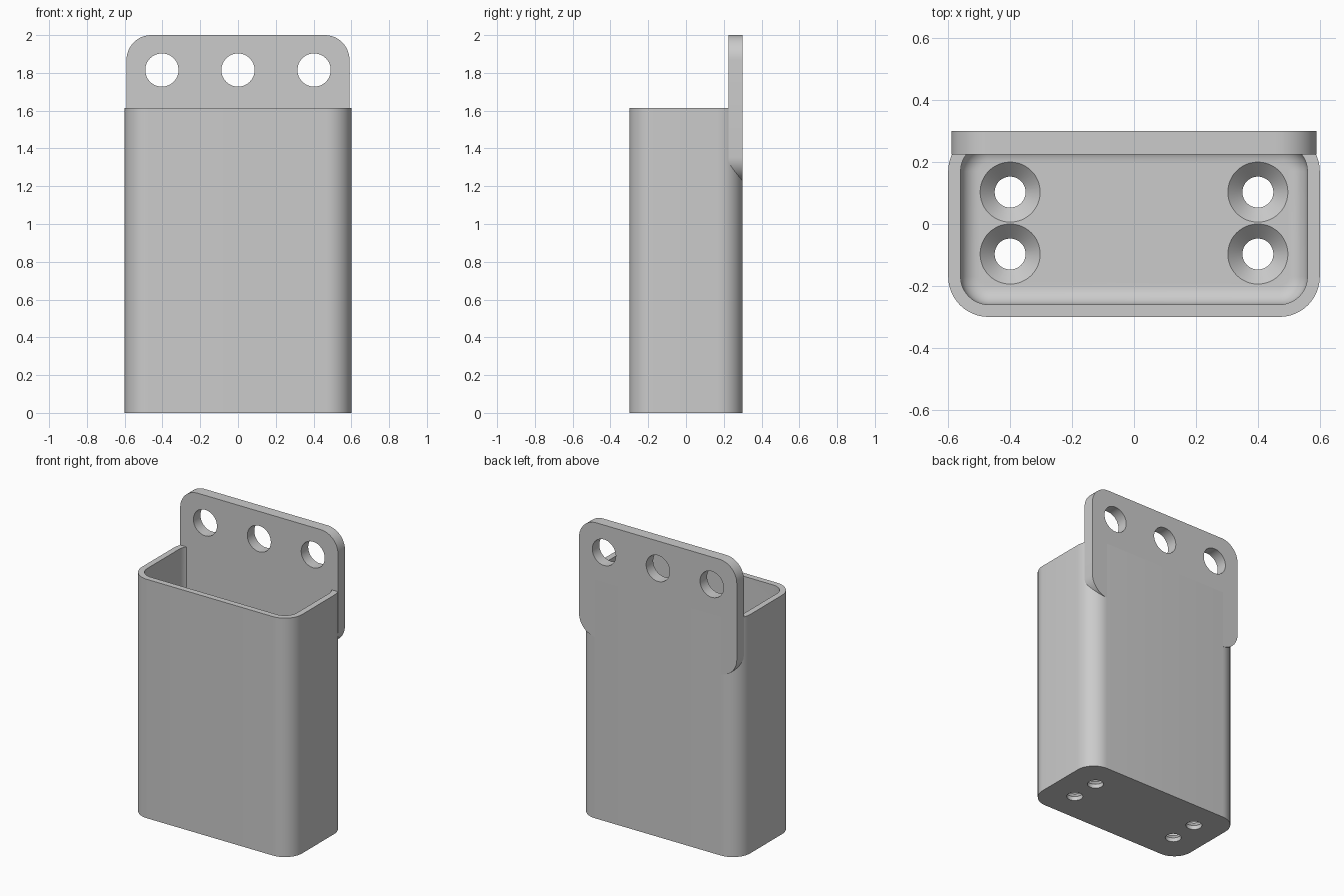
import bpy, bmesh, math

if "Cube" in bpy.data.objects:
    bpy.data.objects.remove(bpy.data.objects["Cube"])

grey = bpy.data.materials.new("plain grey")
grey.use_nodes = True
colour = (0.6, 0.6, 0.6, 1)
grey.diffuse_color = colour
grey.node_tree.nodes["Principled BSDF"].inputs["Base Color"].default_value = colour


def rounded_rect(hx, hy, r, n=12):
    """Counter-clockwise outline of a rounded rectangle."""
    pts = []
    for k, (sx, sy) in enumerate([(1, 1), (-1, 1), (-1, -1), (1, -1)]):
        for i in range(n + 1):
            a = math.pi / 2 * (k + i / n)
            pts.append((sx * (hx - r) + r * math.cos(a), sy * (hy - r) + r * math.sin(a)))
    return pts


def circle(r, n=48):
    return [(r * math.cos(2 * math.pi * i / n), r * math.sin(2 * math.pi * i / n)) for i in range(n)]


def loft(name, rings):
    """Skin a stack of (outline, height) rings and cap both ends."""
    bm = bmesh.new()
    loops = [[bm.verts.new((x, y, z)) for x, y in outline] for outline, z in rings]
    for a, b in zip(loops, loops[1:]):
        for i in range(len(a)):
            j = (i + 1) % len(a)
            bm.faces.new((a[i], a[j], b[j], b[i]))
    bm.faces.new(loops[0][::-1])
    bm.faces.new(loops[-1])
    bmesh.ops.recalc_face_normals(bm, faces=bm.faces)
    mesh = bpy.data.meshes.new(name)
    bm.to_mesh(mesh)
    bm.free()
    mesh.materials.append(grey)
    ob = bpy.data.objects.new(name, mesh)
    bpy.context.collection.objects.link(ob)
    return ob


def select_only(ob):
    bpy.ops.object.select_all(action='DESELECT')
    ob.select_set(True)
    bpy.context.view_layer.objects.active = ob


def cut(ob, cutter):
    cutter.hide_render = True
    select_only(ob)
    mod = ob.modifiers.new("hole", 'BOOLEAN')
    mod.operation, mod.solver, mod.object = 'DIFFERENCE', 'EXACT', cutter
    bpy.ops.object.modifier_apply(modifier=mod.name)
    bpy.data.objects.remove(cutter)


# Open box: outer wall, rim, inner wall, filleted floor
height, wall, floor, fillet = 1.615, 0.04, 0.075, 0.06


def box_ring(inset):
    return rounded_rect(0.6 - inset, 0.3 - inset, 0.13 - inset)


rings = [(box_ring(0), 0), (box_ring(0), height), (box_ring(wall), height)]
for i in range(9):
    a = math.pi / 2 * i / 8
    rings.append((box_ring(wall + fillet * (1 - math.cos(a))), floor + fillet * (1 - math.sin(a))))
box = loft("holder_box", rings)

# Countersunk screw holes in the floor
for x in (-0.4, 0.4):
    for y in (-0.097, 0.103):
        sink = loft("screw_cutter", [(circle(0.05), -0.1), (circle(0.05), floor - 0.047),
                                     (circle(0.097), floor), (circle(0.097), floor + 0.03)])
        sink.location = (x, y, 0)
        cut(box, sink)

# Back plate with rounded corners, standing upright
low, high = 1.225, 2.0
outline = [(x, z + (low + high) / 2) for x, z in rounded_rect(0.59, (high - low) / 2, 0.13)]
plate = loft("hanging_plate", [(outline, -0.3), (outline, -0.225)])
plate.rotation_euler.x = math.pi / 2
select_only(plate)
bpy.ops.object.transform_apply(location=False, rotation=True, scale=False)

# Three hanging holes
for x in (-0.403, 0, 0.403):
    drill = loft("hanging_cutter", [(circle(0.088), -0.2), (circle(0.088), 0.2)])
    drill.rotation_euler.x = math.pi / 2
    drill.location = (x, 0.26, 1.815)
    cut(plate, drill)

for ob in (box, plate):
    select_only(ob)
    bpy.ops.object.shade_smooth_by_angle(angle=math.radians(30))
